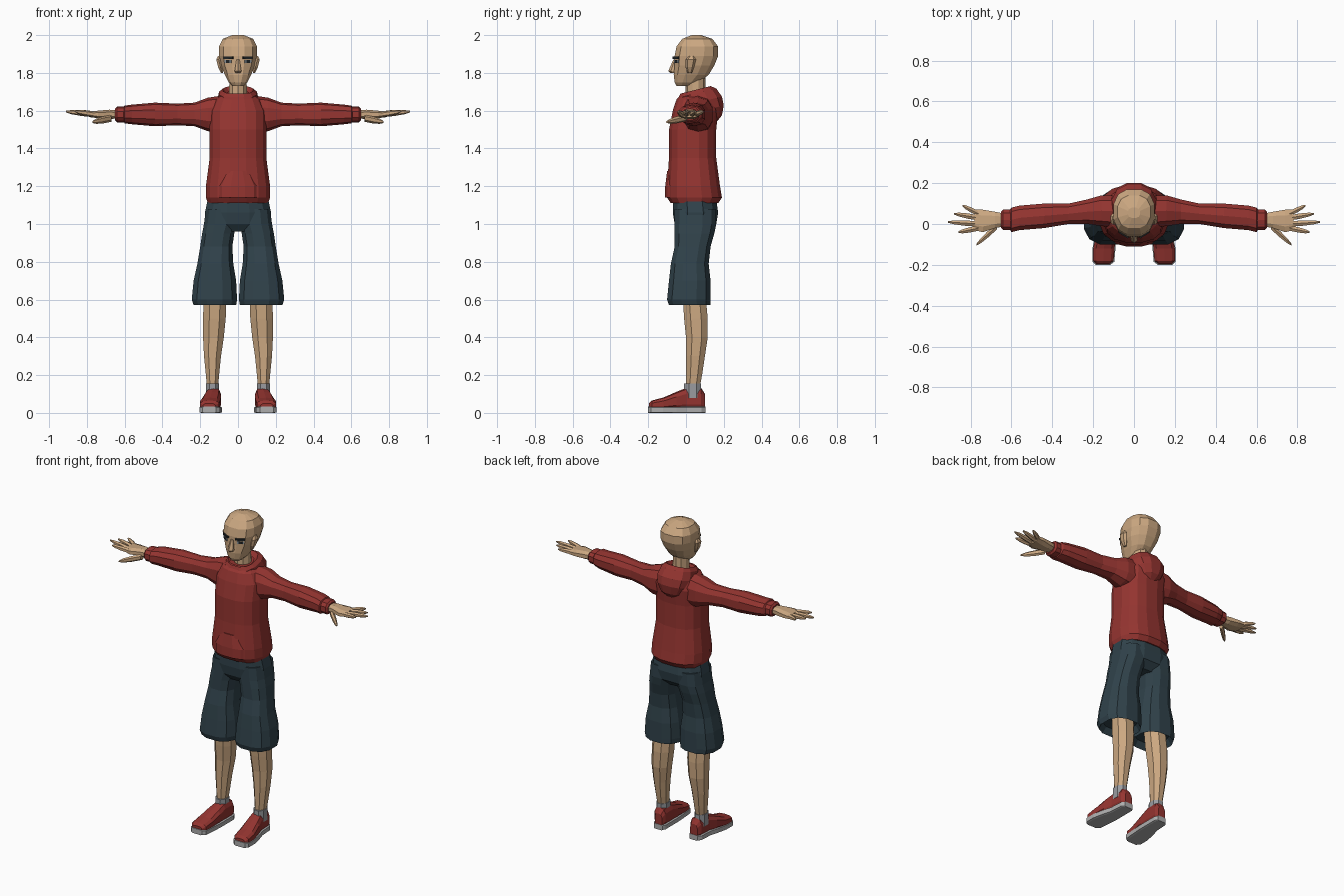
import bpy, bmesh, math
from mathutils import Vector, Matrix

cube = bpy.data.objects.get("Cube")
if cube:
    bpy.data.objects.remove(cube, do_unlink=True)


def material(name, red, green, blue):
    mat = bpy.data.materials.new(name)
    mat.use_nodes = True
    colour = (red, green, blue, 1)
    mat.diffuse_color = colour
    mat.node_tree.nodes["Principled BSDF"].inputs["Base Color"].default_value = colour
    return mat


SKIN = material("skin", .6, .39, .22)
RED = material("red cloth", .3, .035, .03)
SLATE = material("slate cloth", .03, .055, .07)
SOCK = material("sock grey", .32, .33, .35)
SOLE = material("sole grey", .42, .42, .42)
DARK = material("dark brow", .015, .018, .02)
EYE = material("eye grey", .25, .29, .32)


def finish(name, bm, mat, mirror):
    bmesh.ops.recalc_face_normals(bm, faces=bm.faces)
    mesh = bpy.data.meshes.new(name)
    bm.to_mesh(mesh)
    bm.free()
    mesh.materials.append(mat)
    obj = bpy.data.objects.new(name, mesh)
    bpy.context.collection.objects.link(obj)
    if mirror:
        obj.modifiers.new("Mirror", "MIRROR")


def loft(name, axis, stations, mat, sides=12, power=2.5, mirror=True, tilt=0):
    """Skin rounded rings; a station is (position, a_min, a_max, b_min, b_max)."""
    bm = bmesh.new()
    axis_a, axis_b = [i for i in range(3) if i != axis]
    exponent = 2 / power
    fit = math.cos(math.pi / sides) ** exponent

    def spread(low, high, wave):
        reach = math.copysign(abs(wave) ** exponent, wave) / fit
        return (low + high) / 2 + (high - low) / 2 * reach

    rings = []
    for position, a_min, a_max, b_min, b_max in stations:
        ring = []
        for side in range(sides):
            angle = (side + .5) * math.tau / sides
            point = Vector()
            point[axis] = position
            point[axis_a] = spread(a_min, a_max, math.cos(angle))
            point[axis_b] = spread(b_min, b_max, math.sin(angle))
            point.z += tilt * (point.y - .05)
            ring.append(bm.verts.new(point))
        rings.append(ring)
    for lower, upper in zip(rings, rings[1:]):
        for side in range(sides):
            after = (side + 1) % sides
            bm.faces.new((lower[side], lower[after], upper[after], upper[side]))
    bm.faces.new(rings[0])
    bm.faces.new(rings[-1])
    finish(name, bm, mat, mirror)


def upright(name, stations, mat, **options):
    """Centred loft up z; a station is (height, half_width, front, back)."""
    rows = [(z, -half, half, front, back) for z, half, front, back in stations]
    loft(name, 2, rows, mat, mirror=False, **options)


def sideways(name, stations, mat, **options):
    """Loft along the arm line; a station is (x, front, back, half_height)."""
    rows = [(x, front, back, ARM_HEIGHT - half, ARM_HEIGHT + half)
            for x, front, back, half in stations]
    loft(name, 0, rows, mat, **options)


def finger(name, base, tip, radius):
    rows = []
    for along, scale in ((0, 1), (.45, 1), (.8, .75), (1, .3)):
        point = Vector(base).lerp(Vector(tip), along)
        r = radius * scale
        rows.append((point.x, point.y - r, point.y + r, point.z - r, point.z + r))
    loft(name, 0, rows, SKIN, sides=6, power=2)


def plate(name, centre, size, mat):
    """Small block turned to lie along the slanted front of the face."""
    bm = bmesh.new()
    bmesh.ops.create_cube(bm, size=1)
    bm.transform(Matrix.Translation(centre) @ Matrix.Rotation(FACE_SLANT, 4, "Z")
                 @ Matrix.Diagonal(size).to_4x4())
    finish(name, bm, mat, mirror=True)


ARM_HEIGHT = 1.58
FACE_SLANT = math.radians(31)

# Head, neck, nose and ears
upright("head", [
    (1.73, .03, -.05, .03), (1.75, .05, -.06, .07), (1.79, .07, -.065, .12),
    (1.84, .09, -.06, .15), (1.89, .1, -.06, .17), (1.94, .1, -.05, .17),
    (1.98, .08, -.02, .14), (2, .03, .03, .08)], SKIN)
upright("neck", [(1.6, .05, 0, .1), (1.78, .045, 0, .1)], SKIN, sides=10, power=2)
upright("nose", [(1.8, .014, -.08, -.04), (1.81, .018, -.09, -.04),
                 (1.87, .008, -.065, -.04)], SKIN, sides=6, power=2)
loft("ear", 2, [(1.8, .08, .09, .01, .03), (1.83, .08, .105, 0, .04),
                (1.87, .09, .115, 0, .05), (1.89, .09, .105, .02, .04)], SKIN, sides=6)

# Eyes and brows
plate("brow", (.05, -.05, 1.88), (.056, .014, .012), DARK)
plate("eye", (.052, -.048, 1.86), (.042, .009, .016), EYE)
plate("iris", (.052, -.05, 1.86), (.022, .009, .016), DARK)

# Hooded top: body, hood and front pocket
upright("hoodie_body", [
    (1.11, .16, -.08, .17), (1.14, .17, -.1, .19), (1.2, .17, -.1, .18),
    (1.35, .15, -.09, .16), (1.5, .15, -.09, .16), (1.6, .15, -.07, .17),
    (1.66, .12, -.05, .16), (1.69, .08, -.02, .14)], RED, sides=16)
upright("hood", [
    (1.51, .03, .09, .16), (1.54, .07, .05, .19), (1.59, .1, .01, .2),
    (1.64, .11, -.03, .19), (1.69, .1, -.04, .16), (1.71, .08, -.03, .13),
    (1.69, .06, -.02, .11)], RED, tilt=.25)
upright("front_pocket", [(1.14, .11, -.11, 0), (1.2, .11, -.11, 0),
                         (1.28, .07, -.1, 0)], RED)

# Sleeves and cuffs
sideways("sleeve", [
    (.06, -.02, .14, .1), (.16, -.01, .14, .085), (.23, 0, .12, .06), (.32, 0, .1, .055),
    (.44, -.02, .1, .06), (.56, -.03, .09, .05), (.6, -.04, .08, .045),
    (.61, -.02, .07, .03)], RED, sides=10)
sideways("cuff", [(.59, -.03, .07, .04), (.64, -.03, .07, .04), (.65, -.02, .06, .03)],
         RED, sides=10)

# Hands: palm, four spread fingers and a lowered thumb
sideways("palm", [(.63, -.01, .05, .02), (.68, -.02, .06, .025),
                  (.74, -.04, .07, .02), (.78, -.03, .07, .015)], SKIN, sides=8)
for name, root, reach, spread_to in (("index_finger", -.02, .86, -.04),
                                     ("middle_finger", 0, .91, .01),
                                     ("ring_finger", .03, .88, .05),
                                     ("little_finger", .05, .84, .09)):
    finger(name, (.76, root, ARM_HEIGHT), (reach, spread_to, ARM_HEIGHT + .015), .013)
finger("thumb", (.67, -.01, ARM_HEIGHT - .02), (.77, -.1, ARM_HEIGHT - .04), .016)

# Shorts
upright("shorts_hip", [(.96, .1, -.03, .12), (1, .17, -.06, .16),
                       (1.06, .175, -.07, .17), (1.13, .16, -.07, .16)], SLATE)
loft("shorts_leg", 2, [
    (.61, .03, .21, -.07, .11), (.57, .01, .235, -.09, .13), (.6, .005, .245, -.1, .13),
    (.7, .01, .235, -.09, .13), (.79, .025, .215, -.08, .12), (.88, .03, .2, -.06, .13),
    (.95, .02, .19, -.06, .15), (1, .005, .18, -.06, .16), (1.08, .005, .17, -.06, .16)],
     SLATE)

# Lower legs and socks
loft("lower_leg", 2, [
    (.12, .107, .163, 0, .07), (.2, .1, .17, 0, .085), (.3, .09, .18, 0, .1),
    (.4, .075, .185, 0, .115), (.5, .065, .185, -.01, .115), (.66, .06, .18, -.02, .1)],
     SKIN, sides=8, power=2.2)
loft("sock", 2, [(.08, .1, .17, -.01, .08), (.155, .1, .17, -.01, .08)],
     SOCK, sides=8, power=2.2)

# Shoes: the sole follows the outline of the upper (y, inner, outer, top)
outline = [(.1, .1, .15, .1), (.08, .09, .165, .13), (0, .09, .17, .13),
           (-.05, .09, .185, .11), (-.12, .095, .2, .08), (-.18, .1, .2, .065),
           (-.195, .12, .185, .05)]
loft("shoe_upper", 1, [(y, inner, outer, .015, top) for y, inner, outer, top in outline],
     RED, sides=10, power=3)
loft("shoe_sole", 1, [(y * 1.025, inner - .004, outer + .004, 0, .033)
                      for y, inner, outer, top in outline], SOLE, sides=8, power=8)
